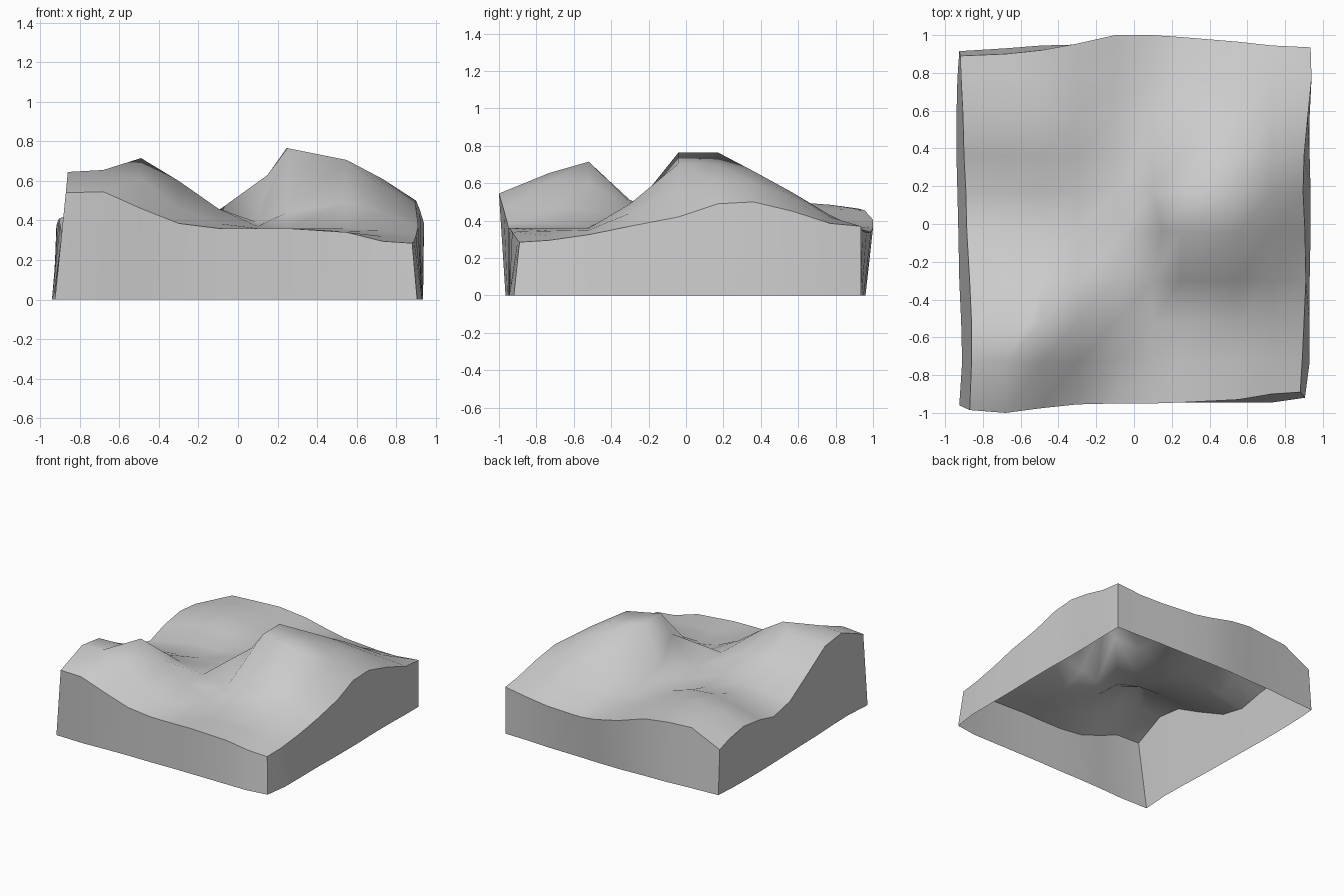
import bpy

N = 10
# Interior grid lines
cols = [-.90, -.68, -.49, -.30, -.10, .10, .245, .55, .73, .90]
rows = [-.95, -.73, -.52, -.30, -.04, .17, .36, .57, .77, .95]
# Nodes pulled sideways to steepen the two peaks: (column, row) -> x
shifted = {(1, 2): -.55, (4, 4): -.05, (5, 4): .15, (6, 4): .25}

# Terrain heights, one row per y line (front to back)
heights = [
    [.54, .545, .46, .385, .36, .36, .36, .34, .295, .285],
    [.645, .655, .61, .46, .385, .36, .36, .345, .32, .295],
    [.62, .63, .715, .60, .46, .37, .36, .36, .35, .325],
    [.50, .50, .51, .50, .45, .39, .44, .49, .44, .37],
    [.37, .39, .41, .43, .42, .63, .765, .705, .57, .42],
    [.33, .37, .41, .41, .41, .47, .765, .70, .61, .49],
    [.38, .44, .48, .46, .40, .44, .60, .665, .60, .50],
    [.41, .48, .50, .47, .40, .41, .47, .55, .52, .45],
    [.385, .46, .485, .46, .40, .385, .40, .43, .42, .385],
    [.35, .465, .465, .455, .405, .36, .34, .335, .345, .37],
]

# Wavy outlines of the rim (top) and the foot (bottom)
rim = dict(
    left=[-.87, -.86, -.86, -.87, -.885, -.89, -.90, -.905, -.915, -.92],
    right=[.88, .89, .90, .91, .905, .895, .90, .92, .94, .935],
    front=[-.985, -1.0, -.975, -.955, -.95, -.95, -.945, -.93, -.90, -.89],
    back=[.89, .90, .92, .955, 1.0, 1.0, .99, .965, .945, .935])
foot = dict(
    left=[-.925, -.91, -.915, -.925, -.93, -.935, -.94, -.94, -.935, -.925],
    right=[.905, .93, .93, .93, .935, .935, .93, .93, .935, .935],
    front=[-.96, -.965, -.955, -.95, -.95, -.945, -.945, -.945, -.945, -.92],
    back=[.915, .93, .945, .95, .96, .96, .955, .95, .94, .935])


def grid_point(i, j, outline):
    """x, y of grid node (column i, row j), snapped to the outline on borders."""
    x, y = shifted.get((i, j), cols[i]), rows[j]
    if i == 0:
        x = outline["left"][j]
    elif i == N - 1:
        x = outline["right"][j]
    if j == 0:
        y = outline["front"][i]
    elif j == N - 1:
        y = outline["back"][i]
    return x, y


# Terrain surface
verts = [(*grid_point(i, j, rim), heights[j][i]) for j in range(N) for i in range(N)]
faces = [(j * N + i, j * N + i + 1, (j + 1) * N + i + 1, (j + 1) * N + i)
         for j in range(N - 1) for i in range(N - 1)]

# Side walls, open underneath
last = N - 1
border = ([(i, 0) for i in range(last)] + [(last, j) for j in range(last)]
          + [(i, last) for i in range(last, 0, -1)] + [(0, j) for j in range(last, 0, -1)])
base = len(verts)
verts += [(*grid_point(i, j, foot), 0) for i, j in border]
count = len(border)
for k in range(count):
    n = (k + 1) % count
    a, b = border[k], border[n]
    faces.append((base + k, base + n, b[1] * N + b[0], a[1] * N + a[0]))

mesh = bpy.data.meshes.new("terrain_tile")
mesh.from_pydata(verts, [], faces)
mesh.update()
mesh.shade_smooth()

# Crisp rim and corner edges
rim_ids = {j * N + i for i, j in border}
corner_ids = {0, last, N * last, N * N - 1}
for edge in mesh.edges:
    a, b = edge.vertices
    on_rim = a in rim_ids and b in rim_ids
    at_corner = (a in corner_ids and b >= base) or (b in corner_ids and a >= base)
    edge.use_edge_sharp = on_rim or at_corner

tile = bpy.data.objects.new("terrain_tile", mesh)
bpy.context.collection.objects.link(tile)
